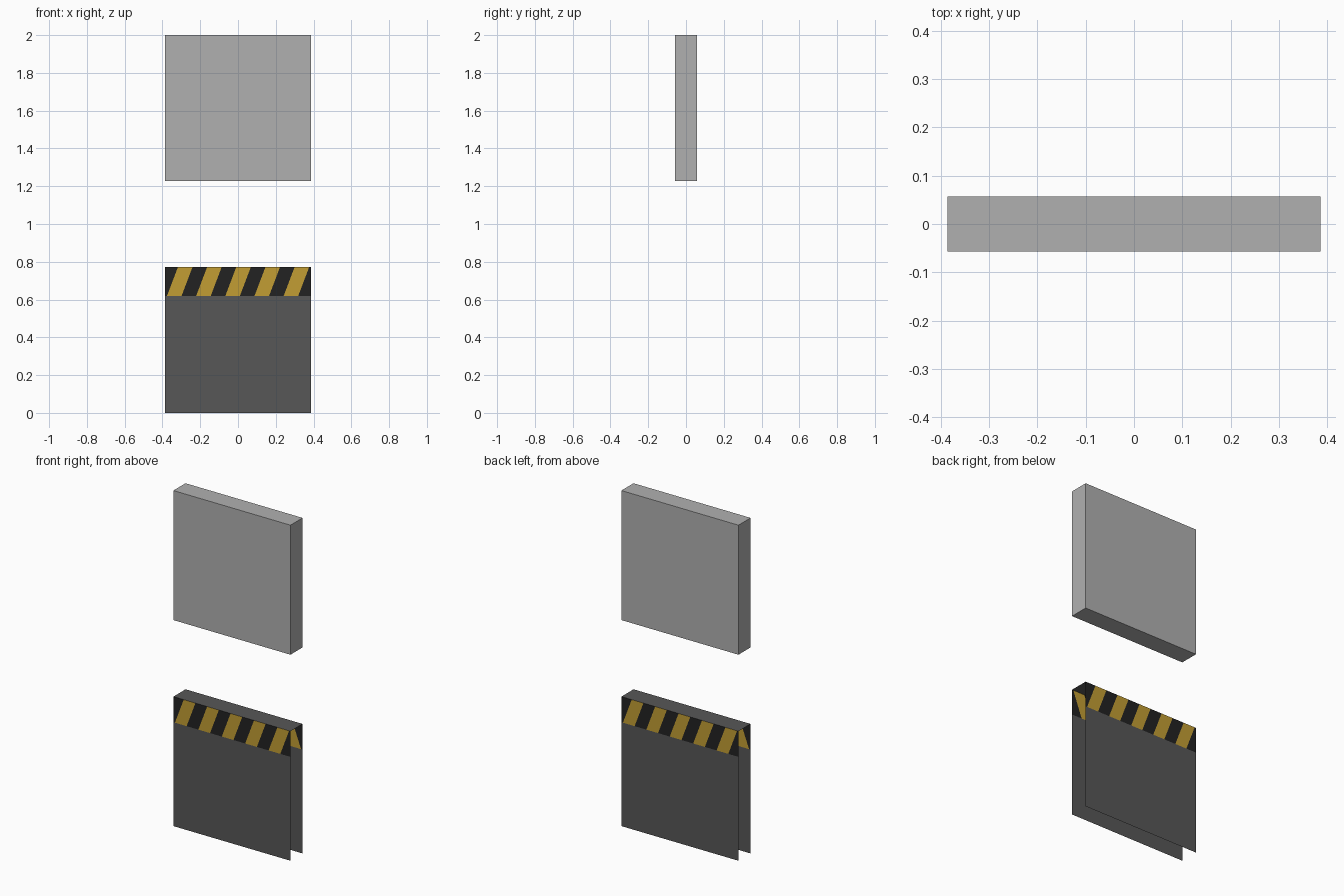
import bpy, bmesh, math
from mathutils import Vector

if "Cube" in bpy.data.objects:
    bpy.data.objects.remove(bpy.data.objects["Cube"])

W, D = 0.386, 0.057            # half width, half depth
TOP, BAND = 0.772, 0.619       # lower housing height, start of striped band
PITCH, SLANT, FIRST = 0.1544, 0.058, 0.010


def material(name, rgb):
    m = bpy.data.materials.new(name)
    m.diffuse_color = (*rgb, 1)
    m.use_nodes = True
    m.node_tree.nodes["Principled BSDF"].inputs["Base Color"].default_value = m.diffuse_color
    return m


light_grey = material("light_grey", (0.434, 0.434, 0.434))
dark_grey = material("dark_grey", (0.095, 0.095, 0.095))
yellow = material("hazard_yellow", (0.54, 0.34, 0.033))
black = material("hazard_black", (0.016, 0.016, 0.016))

# upper block
bpy.ops.mesh.primitive_cube_add(size=2, location=(0, 0, 2 - W))
block = bpy.context.object
block.name = "upper_block"
block.scale = (W, D, W)
block.data.materials.append(light_grey)

# striped side panel: one sheet cut along the band and the slanted stripes
bm = bmesh.new()
bm.faces.new([bm.verts.new((x, -D, z)) for x, z in ((-W, 0), (W, 0), (W, TOP), (-W, TOP))])


def cut(faces, co, no):
    geom = set(faces)
    for f in faces:
        geom.update(f.edges, f.verts)
    bmesh.ops.bisect_plane(bm, geom=list(geom), plane_co=co, plane_no=no)


cut(bm.faces[:], (0, 0, BAND), (0, 0, 1))
stripe_normal = Vector((TOP - BAND, 0, -SLANT)).normalized()
for i in range(-1, 11):
    band = [f for f in bm.faces if f.calc_center_median().z > BAND]
    cut(band, (-W + FIRST + i * PITCH / 2, 0, BAND), stripe_normal)

# colour by height, then by stripe number
for f in bm.faces:
    c = f.calc_center_median()
    if c.z > BAND:
        u = c.x + W - FIRST - SLANT * (c.z - BAND) / (TOP - BAND)
        f.material_index = 1 if math.floor(u / (PITCH / 2)) % 2 == 0 else 2
mesh = bpy.data.meshes.new("striped_panel")
bm.to_mesh(mesh)
bm.free()
for m in (dark_grey, yellow, black):
    mesh.materials.append(m)

# front panel and the same panel turned round for the back
for name, angle in (("front_panel", 0), ("back_panel", math.pi)):
    ob = bpy.data.objects.new(name, mesh)
    ob.rotation_euler.z = angle
    bpy.context.collection.objects.link(ob)

# top plate joining the panels (ends and bottom stay open)
bpy.ops.mesh.primitive_plane_add(size=2, location=(0, 0, TOP))
plate = bpy.context.object
plate.name = "top_plate"
plate.scale = (W, D, 1)
plate.data.materials.append(dark_grey)
